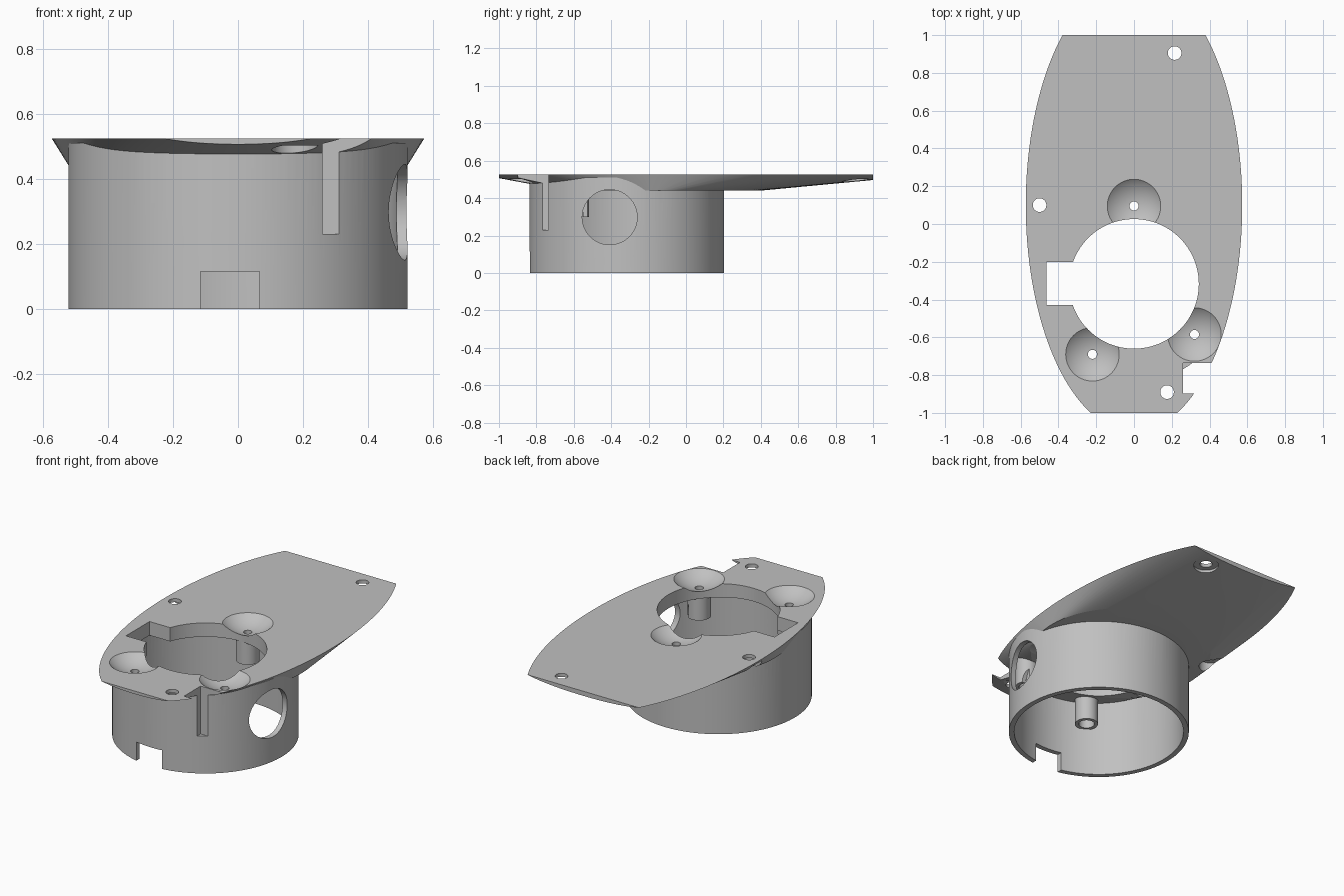
import bpy, bmesh
from math import cos, sin, tau, radians
from mathutils import Matrix

cube = bpy.data.objects.get("Cube")
if cube:
    bpy.data.objects.remove(cube, do_unlink=True)

grey = bpy.data.materials.new("plain_grey")
grey.use_nodes = True
colour = (0.53, 0.53, 0.53, 1)
grey.diffuse_color = colour
grey.node_tree.nodes["Principled BSDF"].inputs["Base Color"].default_value = colour

TOP, FLOOR = 0.525, 0.44       # plate top and lowest underside
RING_Y = -0.317                # centre line of the ring wall


def finish(name, bm):
    bmesh.ops.recalc_face_normals(bm, faces=bm.faces)
    mesh = bpy.data.meshes.new(name)
    bm.to_mesh(mesh)
    bm.free()
    mesh.materials.append(grey)
    obj = bpy.data.objects.new(name, mesh)
    bpy.context.collection.objects.link(obj)
    return obj


def cylinder(name, x, y, r, z0, z1, segments=48):
    bm = bmesh.new()
    bmesh.ops.create_cone(bm, cap_ends=True, segments=segments, radius1=r, radius2=r,
                          depth=z1 - z0, matrix=Matrix.Translation((x, y, (z0 + z1) / 2)))
    return finish(name, bm)


def box(name, x0, x1, y0, y1, z0, z1):
    bm = bmesh.new()
    bmesh.ops.create_cube(bm, size=1)
    bmesh.ops.scale(bm, vec=(x1 - x0, y1 - y0, z1 - z0), verts=bm.verts)
    bmesh.ops.translate(bm, vec=((x0 + x1) / 2, (y0 + y1) / 2, (z0 + z1) / 2), verts=bm.verts)
    return finish(name, bm)


def combine(target, tool, operation="DIFFERENCE"):
    mod = target.modifiers.new("combine", "BOOLEAN")
    mod.operation, mod.solver, mod.object = operation, "EXACT", tool
    bpy.context.view_layer.objects.active = target
    bpy.ops.object.modifier_apply(modifier=mod.name)
    bpy.data.objects.remove(tool, do_unlink=True)


# Plate: hull from a round underside to an oval top, trimmed square at both ends
bm = bmesh.new()
for i in range(144):
    a = tau * i / 144
    bm.verts.new((0.52 * cos(a), -0.12 + 0.52 * sin(a), FLOOR))
    bm.verts.new((0.573 * cos(a), 0.1 + 1.2 * sin(a), TOP))
bmesh.ops.convex_hull(bm, input=bm.verts)
body = finish("mount_body", bm)
combine(body, box("front_trim", -1, 1, -2, -1, 0, 1))
combine(body, box("back_trim", -1, 1, 1, 2, 0, 1))

# Ring wall under the plate
ring = cylinder("ring_wall", 0, RING_Y, 0.521, 0, 0.51, 128)
combine(ring, cylinder("ring_inside", 0, RING_Y, 0.49, -0.1, 0.7, 128))
combine(body, ring, "UNION")

# Screw posts hanging below the dished seats
posts = [(0, 0.095), (-0.22, -0.69), (0.32, -0.585)]
for x, y in posts:
    combine(body, cylinder("screw_post", x, y, 0.066, 0.3, 0.5), "UNION")

# Large opening with its side notch
combine(body, cylinder("opening", 0, RING_Y, 0.343, 0.4, 0.7, 128))
combine(body, box("opening_notch", -0.463, -0.2, -0.43, -0.2, 0.4, 0.7))

# Spherical seats, screw holes and recesses in the posts
for x, y in posts:
    bm = bmesh.new()
    bmesh.ops.create_uvsphere(bm, u_segments=72, v_segments=48, radius=0.21,
                              matrix=Matrix.Translation((x, y, TOP + 0.155)))
    combine(body, finish("seat", bm))
    combine(body, cylinder("screw_hole", x, y, 0.024, 0.2, 0.7))
    combine(body, cylinder("post_recess", x, y, 0.045, 0.2, 0.38))

# Mounting holes, each counterbored from below
for x, y in [(-0.5, 0.1), (0.215, 0.905), (0.175, -0.89)]:
    combine(body, cylinder("mount_hole", x, y, 0.036, 0.3, 0.7))
    combine(body, cylinder("counterbore", x, y, 0.071, 0.3, 0.503))

# Tall slot, lower front notch and round side port
combine(body, box("side_slot", 0.26, 0.8, -0.897, -0.735, 0.23, 0.8))
combine(body, box("front_notch", -0.115, 0.066, -1, -0.6, -0.1, 0.115))
port = cylinder("side_port", 0, 0, 0.147, 0.35, 0.7, 72)
port.data.transform(Matrix.Translation((0, -0.408, 0.298)) @ Matrix.Rotation(radians(90), 4, "Y"))
combine(body, port)

# Smooth curved walls with crisp edges
bpy.ops.object.select_all(action="DESELECT")
body.select_set(True)
bpy.context.view_layer.objects.active = body
bpy.ops.object.shade_smooth_by_angle(angle=radians(9))
